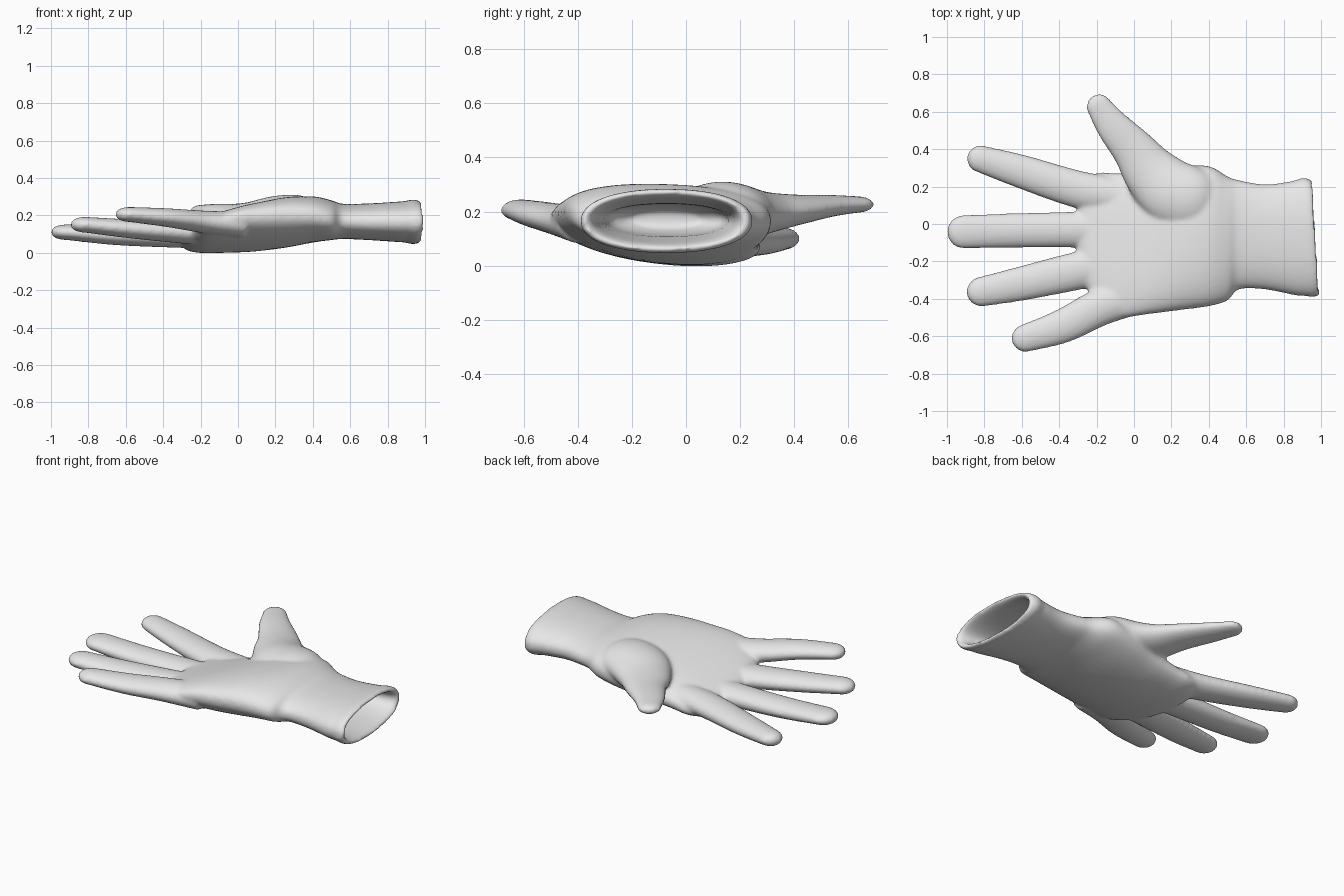
import bpy, bmesh, math
from mathutils import Vector

if "Cube" in bpy.data.objects:
    bpy.data.objects.remove(bpy.data.objects["Cube"])

SIDES = 40


def spline(points, steps=5):
    """Smooth interpolation through rows of numbers."""
    out = []
    for i in range(len(points) - 1):
        p0, p1 = points[max(i - 1, 0)], points[i]
        p2, p3 = points[i + 1], points[min(i + 2, len(points) - 1)]
        for s in range(steps):
            t = s / steps
            out.append([0.5 * (2 * b + (c - a) * t + (2 * a - 5 * b + 4 * c - d) * t * t
                               + (3 * b - a - 3 * c + d) * t ** 3)
                        for a, b, c, d in zip(p0, p1, p2, p3)])
    out.append(list(points[-1]))
    return out


def loft(bm, rings):
    """Closed skin over a row of rings."""
    start = len(bm.faces)
    rows = [[bm.verts.new(p) for p in ring] for ring in rings]
    for a, b in zip(rows, rows[1:]):
        for i in range(SIDES):
            j = (i + 1) % SIDES
            bm.faces.new((a[i], a[j], b[j], b[i]))
    bm.faces.new(rows[0][::-1])
    bm.faces.new(rows[-1])
    bm.faces.ensure_lookup_table()
    bmesh.ops.recalc_face_normals(bm, faces=bm.faces[start:])


def sectioned_body(bm, sections):
    """Sections along x: x, y min, y max, z min, z max."""
    rings = []
    for x, y0, y1, z0, z1 in spline(sections):
        bend = min(max((0.55 - x) / 0.5, 0), 1)
        slant = 0.06 * min(max((x - 0.7) / 0.2, 0), 1)
        ring = []
        for i in range(SIDES):
            a = 2 * math.pi * i / SIDES
            c, s = math.cos(a), math.sin(a)
            y = (y0 + y1) / 2 + (y1 - y0) / 2 * math.copysign(abs(c) ** 0.9, c)
            z = (z0 + z1) / 2 + (z1 - z0) / 2 * math.copysign(abs(s) ** 0.9, s)
            z += bend * (-0.1 * (y + 0.05) + 0.15 * (y + 0.05) ** 2)
            ring.append((x - slant * (y + 0.07), y, z))
        rings.append(ring)
    loft(bm, rings)


def digit(bm, points):
    """Round-tipped tube: x, y, z, half width, half height, from base to tip."""
    path = spline(points)
    n = len(path)
    frames = []
    for i, (x, y, z, w, h) in enumerate(path):
        a, b = path[max(i - 1, 0)], path[min(i + 1, n - 1)]
        frames.append((Vector((x, y, z)),
                       Vector((b[0] - a[0], b[1] - a[1], 0)).normalized(), w, h))
    centre, along, w, h = frames[-1]
    for k in range(1, 7):
        a = math.radians(14 * k)
        frames.append((centre + along * w * math.sin(a), along,
                       w * math.cos(a), h * math.cos(a) ** 0.8))
    rings = []
    for centre, along, w, h in frames:
        side = Vector((-along.y, along.x, 0))
        rings.append([centre + side * w * math.cos(2 * math.pi * i / SIDES)
                      + Vector((0, 0, h * math.sin(2 * math.pi * i / SIDES)))
                      for i in range(SIDES)])
    loft(bm, rings)


bm = bmesh.new()

# Cuff lining, rolled rim, wrist and palm in one skin
sectioned_body(bm, [
    (0.50, -0.20, 0.06, 0.14, 0.20),
    (0.58, -0.28, 0.14, 0.115, 0.225),
    (0.75, -0.31, 0.165, 0.105, 0.23),
    (0.92, -0.34, 0.19, 0.085, 0.25),
    (0.97, -0.365, 0.215, 0.066, 0.266),
    (0.965, -0.385, 0.235, 0.052, 0.28),
    (0.93, -0.39, 0.247, 0.046, 0.284),
    (0.895, -0.385, 0.24, 0.055, 0.277),
    (0.85, -0.382, 0.228, 0.058, 0.273),
    (0.70, -0.35, 0.212, 0.068, 0.264),
    (0.56, -0.35, 0.235, 0.074, 0.262),
    (0.50, -0.41, 0.255, 0.068, 0.28),
    (0.40, -0.44, 0.31, 0.055, 0.30),
    (0.25, -0.46, 0.31, 0.028, 0.29),
    (0.08, -0.482, 0.28, 0.008, 0.245),
    (-0.08, -0.50, 0.272, 0.002, 0.195),
    (-0.18, -0.46, 0.275, 0.002, 0.165),
    (-0.26, -0.33, 0.25, 0.015, 0.145),
    (-0.30, -0.24, 0.20, 0.04, 0.12),
])

# Four fingers
digit(bm, [(-0.05, 0.14, 0.09, 0.10, 0.07), (-0.30, 0.185, 0.09, 0.10, 0.062),
           (-0.60, 0.28, 0.093, 0.09, 0.053), (-0.82, 0.348, 0.10, 0.073, 0.043)])
digit(bm, [(-0.05, -0.03, 0.09, 0.10, 0.07), (-0.32, -0.03, 0.087, 0.096, 0.06),
           (-0.65, -0.035, 0.093, 0.092, 0.052), (-0.91, -0.042, 0.11, 0.09, 0.042)])
digit(bm, [(-0.05, -0.20, 0.10, 0.10, 0.07), (-0.30, -0.25, 0.11, 0.102, 0.06),
           (-0.60, -0.318, 0.13, 0.092, 0.05), (-0.815, -0.362, 0.15, 0.08, 0.042)])
digit(bm, [(0.02, -0.38, 0.15, 0.10, 0.07), (-0.18, -0.445, 0.165, 0.10, 0.06),
           (-0.38, -0.545, 0.188, 0.092, 0.05), (-0.58, -0.61, 0.205, 0.075, 0.04)])

# Thumb with its broad fleshy base
digit(bm, [(0.46, 0.09, 0.19, 0.11, 0.06), (0.34, 0.12, 0.20, 0.17, 0.105),
           (0.21, 0.165, 0.20, 0.18, 0.105), (0.09, 0.275, 0.195, 0.15, 0.08),
           (0.0, 0.395, 0.205, 0.118, 0.058), (-0.11, 0.52, 0.22, 0.092, 0.042),
           (-0.185, 0.625, 0.226, 0.07, 0.031)])

mesh = bpy.data.meshes.new("glove")
bm.to_mesh(mesh)
bm.free()
glove = bpy.data.objects.new("glove", mesh)
bpy.context.collection.objects.link(glove)

grey = bpy.data.materials.new("light grey")
grey.diffuse_color = (0.8, 0.8, 0.8, 1)
grey.use_nodes = True
grey.node_tree.nodes["Principled BSDF"].inputs["Base Color"].default_value = grey.diffuse_color
mesh.materials.append(grey)
for face in mesh.polygons:
    face.use_smooth = True

# Merge the parts into one soft skin
remesh = glove.modifiers.new("merge", 'REMESH')
remesh.mode = 'VOXEL'
remesh.voxel_size = 0.011
remesh.use_smooth_shade = True
soften = glove.modifiers.new("soften", 'SMOOTH')
soften.factor = 0.5
soften.iterations = 8
